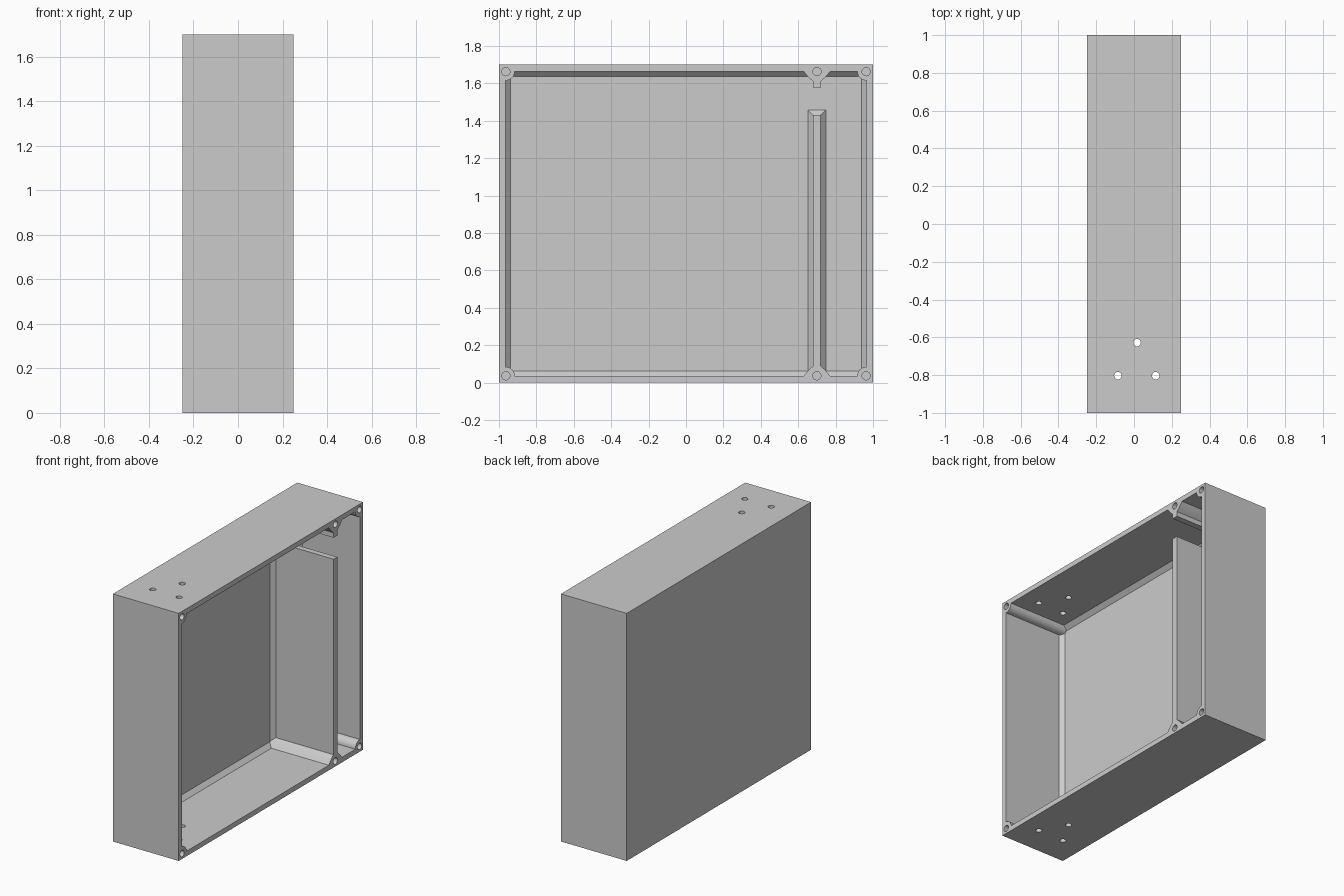
import bpy
import bmesh
from math import cos, sin, pi

if "Cube" in bpy.data.objects:
    bpy.data.objects.remove(bpy.data.objects["Cube"], do_unlink=True)

HEIGHT, HALF_Y, FRONT = 1.7, 1.0, 0.25
WALL, CHAMFER = 0.035, 0.028
FLOOR = -FRONT + WALL
DIVIDER_Y, PIN = 0.7, 0.037

grey = bpy.data.materials.new("plain grey")
grey.use_nodes = True
colour = (0.6, 0.6, 0.6, 1)
grey.diffuse_color = colour
grey.node_tree.nodes["Principled BSDF"].inputs["Base Color"].default_value = colour


def loft(name, sections, axis="x"):
    """Solid through matching outlines, each given as (position, points)."""
    bm = bmesh.new()
    rings = []
    for pos, pts in sections:
        rings.append([bm.verts.new((pos, a, b) if axis == "x" else (a, b, pos))
                      for a, b in pts])
    bm.faces.new(rings[0])
    bm.faces.new(rings[-1])
    for low, high in zip(rings, rings[1:]):
        for i in range(len(low)):
            j = (i + 1) % len(low)
            bm.faces.new((low[i], low[j], high[j], high[i]))
    bmesh.ops.recalc_face_normals(bm, faces=bm.faces)
    mesh = bpy.data.meshes.new(name)
    bm.to_mesh(mesh)
    bm.free()
    mesh.materials.append(grey)
    obj = bpy.data.objects.new(name, mesh)
    bpy.context.collection.objects.link(obj)
    return obj


def rect(y0, y1, z0, z1):
    return [(y0, z0), (y1, z0), (y1, z1), (y0, z1)]


def circle(a, b, r, n=20):
    return [(a + r * cos(2 * pi * i / n), b + r * sin(2 * pi * i / n)) for i in range(n)]


def cut(target, tool):
    """Subtract the tool, then discard it."""
    tool.hide_render = True
    mod = target.modifiers.new("cut", "BOOLEAN")
    mod.operation, mod.solver, mod.object = "DIFFERENCE", "EXACT", tool
    bpy.context.view_layer.objects.active = target
    bpy.ops.object.modifier_apply(modifier=mod.name)
    bpy.data.objects.remove(tool, do_unlink=True)


# Cavity with a chamfer where the walls meet the closed side
def inner(d):
    return rect(-HALF_Y + d, HALF_Y - d, d, HEIGHT - d)


cavity = loft("cavity", [(FLOOR, inner(WALL + CHAMFER)),
                         (FLOOR + CHAMFER, inner(WALL)), (FRONT + 0.1, inner(WALL))])

# Divider wall, left out of the cavity, with a chamfered foot
def rib(half, top):
    return rect(DIVIDER_Y - half, DIVIDER_Y + half, 0.01, top)


wide, narrow = rib(0.02 + CHAMFER, 1.43 + CHAMFER), rib(0.02, 1.43)
cut(cavity, loft("divider", [(FLOOR - 0.02, wide), (FLOOR, wide),
                             (FLOOR + CHAMFER, narrow), (FRONT + 0.2, narrow)]))

# Screw posts in the corners and at both ends of the divider line
arc = [(PIN + 0.047 * cos(i * pi / 16), PIN + 0.047 * sin(i * pi / 16)) for i in range(9)]
corner = [(0.01, 0.01), (PIN + 0.047, 0.01)] + arc + [(0.01, PIN + 0.047)]
flare = [(0.072, 0.01), (0.072, 0.034), (0.058, 0.052), (0.04, 0.072), (0.021, 0.088)]

screws = []
for top in (False, True):
    def height(b):
        return HEIGHT - b if top else b

    def post(pts):
        outline = [(a, height(b)) for a, b in pts]
        cut(cavity, loft("post", [(FLOOR - 0.02, outline), (FRONT + 0.2, outline)]))

    for side in (-1, 1):
        post([(side * (HALF_Y - a), b) for a, b in corner])
        screws.append((side * (HALF_Y - PIN), height(PIN)))
    half = flare + ([(0.021, 0.122)] if top else [])
    post([(DIVIDER_Y + a, b) for a, b in half]
         + [(DIVIDER_Y - a, b) for a, b in reversed(half)])
    screws.append((DIVIDER_Y, height(PIN)))

# Enclosure block, hollowed out
block = rect(-HALF_Y, HALF_Y, 0, HEIGHT)
enclosure = loft("enclosure", [(-FRONT, block), (FRONT, block)])
cut(enclosure, cavity)

# Blind screw holes in the open rim
for y, z in screws:
    ring = circle(y, z, 0.022)
    cut(enclosure, loft("screw_hole", [(FRONT - 0.3, ring), (FRONT + 0.1, ring)]))

# Three holes through the top and bottom walls
for x, y in ((0.016, -0.628), (-0.085, -0.803), (0.115, -0.803)):
    ring = circle(x, y, 0.02)
    cut(enclosure, loft("wall_hole", [(-0.1, ring), (HEIGHT + 0.1, ring)], axis="z"))

bpy.ops.object.select_all(action="DESELECT")
enclosure.select_set(True)
bpy.context.view_layer.objects.active = enclosure
bpy.ops.object.shade_smooth_by_angle(angle=pi / 6)
